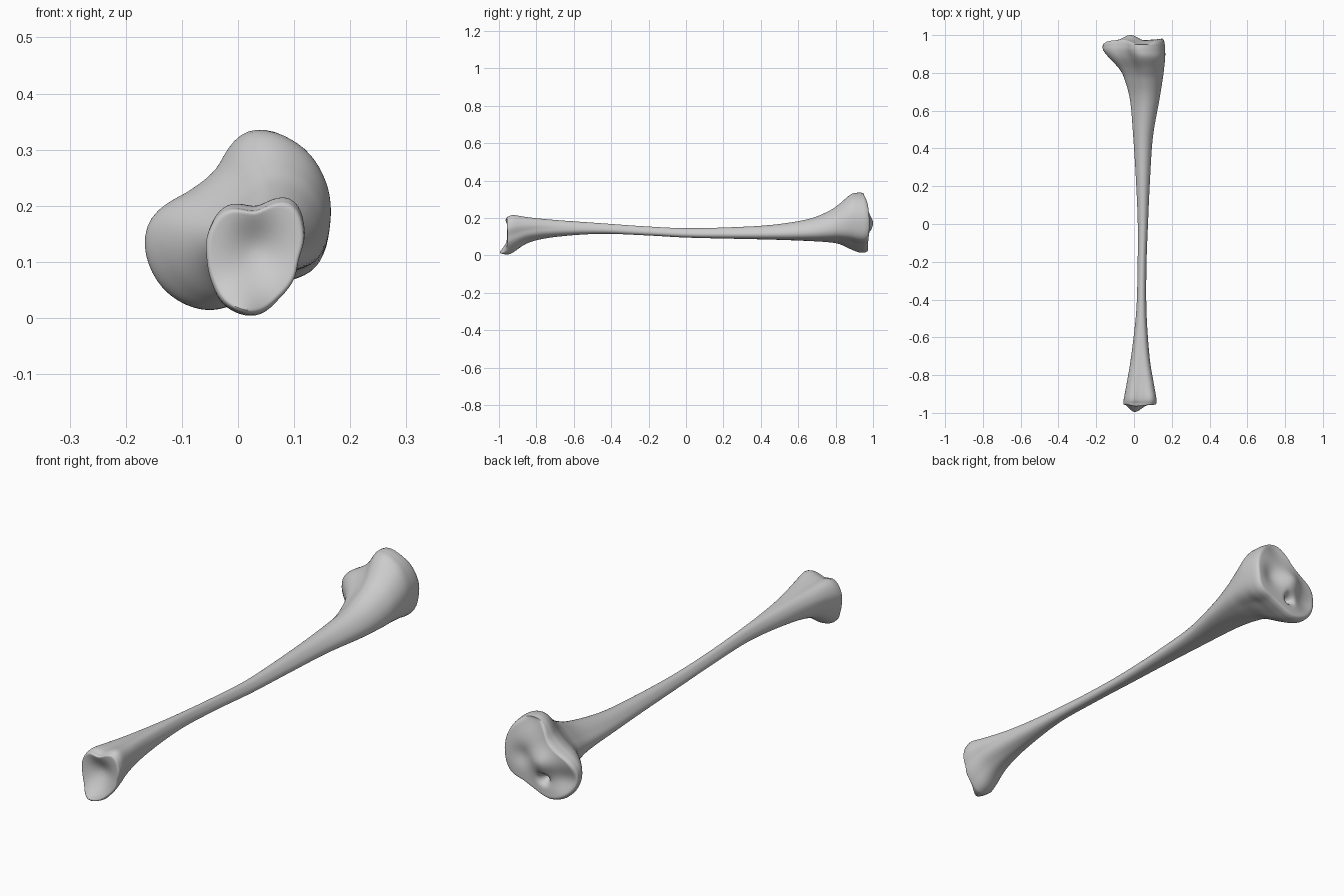
import bpy, bmesh, math
from mathutils import Vector

cube = bpy.data.objects.get("Cube")
if cube:
    bpy.data.objects.remove(cube, do_unlink=True)

SIDES = 72          # points around the bone
STEPS = 7           # rings between two stations


def spline(a, b, c, d, t):
    """Catmull-Rom value between b and c."""
    return b + 0.5 * t * (c - a + t * (2*a - 5*b + 4*c - d + t * (3 * (b - c) + d - a)))


def outline(radii):
    """Smooth closed outline from evenly spaced radii, fitted to a unit box."""
    count = len(radii)
    points = []
    for k in range(SIDES):
        pos = k * count / SIDES
        i = int(pos)
        r = spline(*[radii[(i + j) % count] for j in (-1, 0, 1, 2)], pos - i)
        angle = math.tau * k / SIDES
        points.append((r * math.cos(angle), r * math.sin(angle)))
    return fit(points, 0, 1, 0, 1)


def fit(points, left, right, low, high):
    """Stretch an outline so that it fills the given box."""
    xs, zs = zip(*points)
    x0, z0 = min(xs), min(zs)
    sx = (right - left) / (max(xs) - x0)
    sz = (high - low) / (max(zs) - z0)
    return [(left + (x - x0) * sx, low + (z - z0) * sz) for x, z in points]


def mix(a, b, w):
    return [(p[0] + (q[0] - p[0]) * w, p[1] + (q[1] - p[1]) * w) for p, q in zip(a, b)]


def hill(x, z, cx, cz, size):
    return math.exp(-((x - cx) ** 2 + (z - cz) ** 2) / size ** 2)


# Cross-sections: knee end, ankle end, and the three-sided shaft
knee = outline([.145, .158, .17, .168, .118, .125, .182, .19, .168, .125, .115, .14])
ankle = outline([.078, .1, .12, .09, .105, .097, .087, .09, .104, .106, .086, .079])
shaft = outline([1 + .07 * math.cos(3 * (math.tau * k / 24 - math.pi / 2)) for k in range(24)])


# Surface relief of the two joint faces
def knee_face(x, z):
    return (.972 + .028 * hill(x, z, -.02, .17, .05) + .012 * hill(x, z, .12, .17, .08)
            - .016 * hill(x, z, -.10, .11, .05) - .016 * hill(x, z, .08, .17, .045)
            - .045 * hill(x, z, -.02, .095, .018) - .025 * hill(x, z, .04, .34, .07)
            - .015 * hill(x, z, -.16, .12, .05))


def ankle_face(x, z):
    return (-.958 - .042 * hill(x, z, .0, .0, .05) - .012 * hill(x, z, .02, .2, .04)
            + .022 * hill(x, z, .035, .12, .05))


# Stations along the bone: y, left, right, bottom, top, share of the end outline
stations = [
    (-.95, -.057, .118, .004, .208, 1),
    (-.92, -.053, .118, .018, .215, 1),
    (-.84, -.038, .104, .068, .203, .8),
    (-.70, -.015, .082, .098, .189, .45),
    (-.46, .012, .066, .115, .172, .1),
    (-.22, .019, .066, .107, .155, 0),
    (.0, .02, .074, .095, .145, 0),
    (.24, .01, .085, .089, .15, 0),
    (.46, -.004, .1, .084, .163, .1),
    (.65, -.02, .133, .077, .193, .3),
    (.76, -.048, .151, .07, .235, .5),
    (.82, -.077, .159, .06, .275, .7),
    (.88, -.132, .165, .033, .325, .95),
    (.92, -.163, .165, .017, .335, 1),
    (.95, -.165, .163, .014, .333, 1),
]

rows = []
last = len(stations) - 1
for i in range(last):
    near = [stations[max(0, min(last, i + j))] for j in (-1, 0, 1, 2)]
    for s in range(STEPS):
        rows.append([spline(*column, s / STEPS) for column in zip(*near)])
rows.append(stations[last])

# Rings of the shaft and flared ends
rings = []
for y, left, right, low, high, share in rows:
    end = knee if y > 0 else ankle
    shape = mix(shaft, end, min(1, max(0, share)))
    rings.append([Vector((x, y, z)) for x, z in fit(shape, left, right, low, high)])


def cap(ring, face, cx, cz):
    """Joint surface: rounded lip, then rings shrinking to the middle."""
    result = []
    for k in range(1, 20):
        t = k / 20
        scale = 1 - t ** 1.5
        lip = min(1, t / .2)
        blend = math.sin(lip * math.pi / 2)
        layer = []
        for p in ring:
            x, z = cx + (p.x - cx) * scale, cz + (p.z - cz) * scale
            layer.append(Vector((x, p.y + (face(x, z) - p.y) * blend, z)))
        result.append(layer)
    return result


knee_cap = cap(rings[-1], knee_face, .015, .16)
ankle_cap = cap(rings[0], ankle_face, .03, .11)
rings = ankle_cap[::-1] + rings + knee_cap

# Skin the rings into one closed bone
bm = bmesh.new()
loops = [[bm.verts.new(p) for p in ring] for ring in rings]
for a, b in zip(loops, loops[1:]):
    for k in range(SIDES):
        n = (k + 1) % SIDES
        bm.faces.new((a[k], a[n], b[n], b[k]))
bm.faces.new(loops[0])
bm.faces.new(loops[-1][::-1])
bmesh.ops.recalc_face_normals(bm, faces=bm.faces)
mesh = bpy.data.meshes.new("shin_bone")
bm.to_mesh(mesh)
bm.free()
bone = bpy.data.objects.new("shin_bone", mesh)
bpy.context.collection.objects.link(bone)

# Plain grey bone colour
grey = bpy.data.materials.new("bone_grey")
grey.use_nodes = True
colour = (.6, .6, .6, 1)
grey.diffuse_color = colour
grey.node_tree.nodes["Principled BSDF"].inputs["Base Color"].default_value = colour
mesh.materials.append(grey)

bpy.context.view_layer.objects.active = bone
bone.select_set(True)
bpy.ops.object.shade_smooth_by_angle(angle=math.radians(50))
